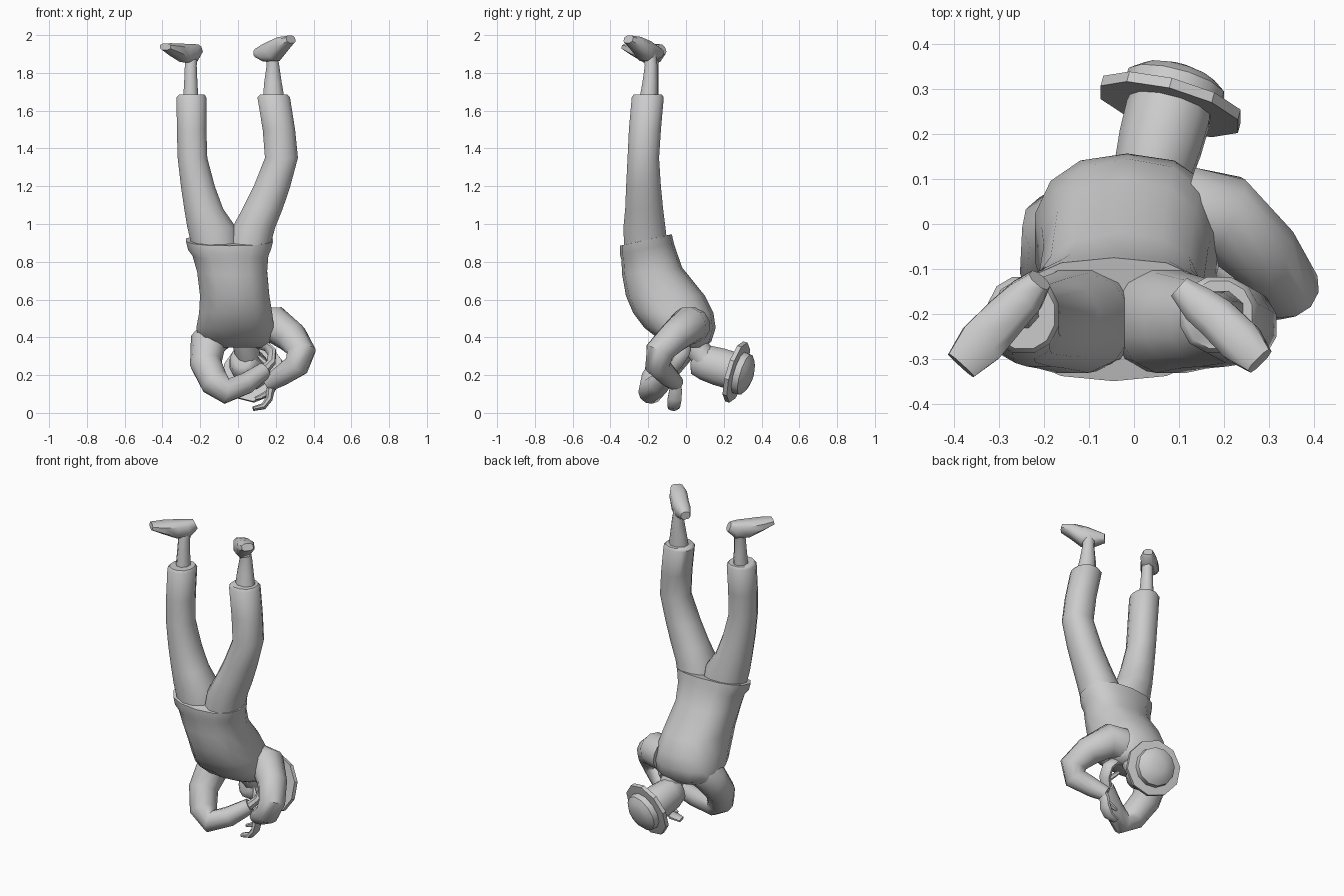
import bpy, bmesh, math
from mathutils import Vector as V

grey = bpy.data.materials.new("plain grey")
grey.diffuse_color = (0.6, 0.6, 0.6, 1)


def loft(name, rows, ref=(1, 0, 0), axis=None, n=12, p=2.0, tilt=None, angle=50):
    """Skin rings (x, y, z, half width along ref, half width across)."""
    bm = bmesh.new()
    pts = [V(r[:3]) for r in rows]
    u, rings = V(ref), []
    for i, r in enumerate(rows):
        if axis:
            t = V(axis).normalized()
        else:
            a = (pts[i] - pts[i - 1]).normalized() if i else V()
            b = (pts[i + 1] - pts[i]).normalized() if i + 1 < len(pts) else V()
            t = (a + b).normalized()
        u = (u - t * u.dot(t)).normalized()
        w = t.cross(u)
        ring = []
        for k in range(n):
            ang = 2 * math.pi * (k + 0.5) / n
            c, s = math.cos(ang), math.sin(ang)
            c = math.copysign(abs(c) ** (2 / p), c)
            s = math.copysign(abs(s) ** (2 / p), s)
            co = pts[i] + u * r[3] * c + w * r[4] * s
            if tilt:
                co.z += tilt[i] * (co.y - pts[i].y)
            ring.append(bm.verts.new(co))
        rings.append(ring)
    for a, b in zip(rings, rings[1:]):
        for k in range(n):
            bm.faces.new((a[k], a[(k + 1) % n], b[(k + 1) % n], b[k]))
    bm.faces.new(rings[0][::-1])
    bm.faces.new(rings[-1])
    bmesh.ops.recalc_face_normals(bm, faces=bm.faces)
    me = bpy.data.meshes.new(name)
    bm.to_mesh(me)
    bm.free()
    me.materials.append(grey)
    ob = bpy.data.objects.new(name, me)
    bpy.context.collection.objects.link(ob)
    bpy.ops.object.select_all(action='DESELECT')
    ob.select_set(True)
    bpy.context.view_layer.objects.active = ob
    bpy.ops.object.shade_smooth_by_angle(angle=math.radians(angle))
    return ob


def box_rows(rows):
    """(z, x0, x1, y0, y1) extents to ring rows."""
    return [((a + b) / 2, (c + d) / 2, z, (b - a) / 2, (d - c) / 2) for z, a, b, c, d in rows]


def tube(name, pts, **kw):
    return loft(name, [(x, y, z, r, r) for x, y, z, r in pts], **kw)


# shirt, from the flared hem down to the shoulders
loft("shirt", box_rows([
    (0.915, -0.265, 0.175, -0.335, -0.095),
    (0.915, -0.28, 0.19, -0.35, -0.075),
    (0.87, -0.268, 0.178, -0.35, -0.065),
    (0.84, -0.245, 0.165, -0.342, -0.055),
    (0.75, -0.22, 0.158, -0.338, -0.02),
    (0.62, -0.205, 0.17, -0.318, 0.10),
    (0.53, -0.21, 0.185, -0.28, 0.145),
    (0.45, -0.225, 0.195, -0.22, 0.157),
    (0.38, -0.21, 0.175, -0.13, 0.135),
    (0.345, -0.13, 0.13, -0.06, 0.10)]),
    axis=(0, 0, 1), n=14, p=2.4, tilt=[.22, .22, .22, .2, .12, 0, 0, 0, 0, 0])

# trouser legs, with a cuff step at the ankle end
loft("left_trouser_leg", box_rows([
    (0.85, -0.24, 0.01, -0.33, -0.09), (0.98, -0.272, -0.005, -0.335, -0.105),
    (1.08, -0.288, -0.075, -0.325, -0.118), (1.2, -0.305, -0.12, -0.32, -0.13),
    (1.35, -0.322, -0.16, -0.312, -0.14), (1.5, -0.326, -0.165, -0.305, -0.13),
    (1.67, -0.328, -0.165, -0.29, -0.115), (1.685, -0.315, -0.175, -0.28, -0.125)]),
    axis=(0, 0, 1), p=2.2)
loft("right_trouser_leg", box_rows([
    (0.85, -0.06, 0.165, -0.33, -0.09), (0.98, -0.035, 0.2, -0.335, -0.105),
    (1.08, 0.02, 0.24, -0.325, -0.118), (1.2, 0.08, 0.28, -0.32, -0.13),
    (1.35, 0.14, 0.32, -0.312, -0.14), (1.5, 0.128, 0.305, -0.305, -0.13),
    (1.67, 0.10, 0.278, -0.29, -0.115), (1.685, 0.115, 0.265, -0.28, -0.125)]),
    axis=(0, 0, 1), p=2.2)

# ankles
loft("left_ankle", [(-.25, -.19, 1.64, .045, .05), (-.25, -.185, 1.75, .038, .042),
                    (-.25, -.18, 1.84, .034, .036), (-.245, -.165, 1.91, .035, .035)],
     axis=(0, 0, 1), n=8)
loft("right_ankle", [(.19, -.2, 1.64, .065, .055), (.185, -.19, 1.75, .05, .044),
                     (.185, -.185, 1.84, .036, .036), (.175, -.19, 1.91, .035, .035)],
     axis=(0, 0, 1), n=8)

# feet, heel to toe, half height then half width
loft("left_foot", [(-.21, -.125, 1.925, .028, .028), (-.24, -.16, 1.905, .052, .045),
                   (-.285, -.205, 1.905, .052, .05), (-.34, -.265, 1.925, .034, .055),
                   (-.385, -.315, 1.938, .018, .04)], ref=(0, 0, 1), n=8, p=2.8)
loft("right_foot", [(.10, -.14, 1.905, .024, .028), (.145, -.18, 1.905, .048, .045),
                    (.19, -.215, 1.915, .058, .05), (.24, -.265, 1.957, .038, .052),
                    (.28, -.305, 1.978, .022, .035)], ref=(0, 0, 1), n=8, p=2.8)

# sleeves, shoulder to wrist
tube("right_sleeve", [(.12, .03, .46, .10), (.2, .015, .465, .1), (.285, -.065, .40, .085),
                      (.335, -.14, .325, .078), (.31, -.15, .25, .068),
                      (.22, -.09, .19, .054), (.165, -.05, .155, .042)], ref=(0, 0, 1))
tube("left_sleeve", [(-.1, .01, .43, .1), (-.16, -.02, .37, .097), (-.17, -.1, .26, .085),
                     (-.125, -.165, .165, .08), (-.06, -.185, .115, .068),
                     (.04, -.14, .155, .058), (.14, -.08, .225, .045)], ref=(0, 1, 0))

# hands: palm with curled fingers, and a thumb
loft("right_hand", [(.19, -.06, .17, .03, .03), (.172, -.055, .12, .036, .024),
                    (.165, -.06, .075, .04, .02), (.135, -.065, .035, .036, .018),
                    (.08, -.07, .022, .025, .012)], ref=(0, 1, 0), n=8)
tube("right_thumb", [(.165, -.05, .11, .016), (.12, -.045, .085, .014), (.09, -.045, .075, .009)],
     ref=(0, 1, 0), n=6)
loft("left_hand", [(.13, -.085, .22, .032, .03), (.175, -.05, .265, .036, .024),
                   (.18, -.015, .32, .038, .02), (.15, .0, .352, .034, .018),
                   (.1, .005, .36, .022, .012)], ref=(0, 1, 0), n=8)
tube("left_thumb", [(.16, -.05, .25, .016), (.13, -.02, .28, .014), (.11, .0, .3, .009)],
     ref=(0, 1, 0), n=6)

# neck
tube("neck", [(.03, .03, .42, .075), (.045, .06, .34, .068), (.06, .11, .27, .065)])

# head and hat share one tilted axis
hat_axis = V((.25, .93, -.28)).normalized()
brim_centre = V((.083, .272, .215))


def turned(name, profile, n, angle):
    rows = [(*(brim_centre + hat_axis * h), r, r * s) for h, r, s in profile]
    loft(name, rows, axis=hat_axis, n=n, angle=angle)


turned("head", [(-.25, .045, 1.1), (-.235, .07, 1.15), (-.18, .088, 1.1), (-.1, .096, 1.08),
                (-.03, .098, 1.05), (.02, .09, 1.05)], 12, 50)
turned("hat_brim", [(-.014, .112, 1), (-.018, .166, 1), (.006, .166, 1), (.012, .112, 1)], 10, 30)
turned("hat_crown", [(0, .117, 1), (.045, .113, 1), (.066, .085, 1), (.08, .042, 1)], 12, 45)
